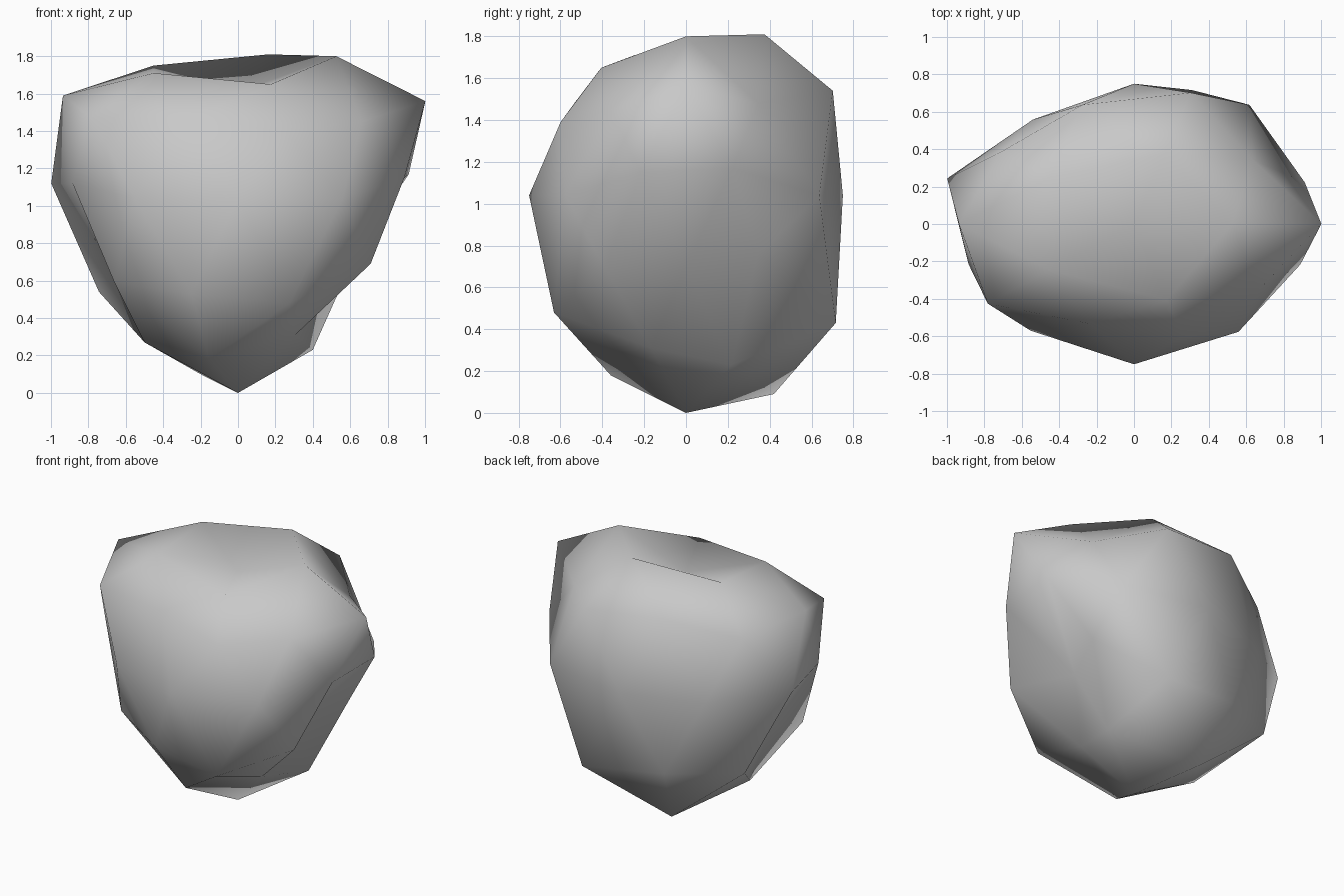
import bpy
import bmesh
import math

# Remove the default cube
default_cube = bpy.data.objects.get("Cube")
if default_cube:
    bpy.data.objects.remove(default_cube, do_unlink=True)


def make_material(name, color):
    material = bpy.data.materials.new(name)
    material.use_nodes = True
    material.diffuse_color = color
    shader = material.node_tree.nodes["Principled BSDF"]
    shader.inputs["Base Color"].default_value = color
    shader.inputs["Roughness"].default_value = 0.9
    return material


# Each ring of the sphere: spread factors and heights, counter-clockwise from +x
DEPTH = 0.75
crown = ([1, 1, 1.06, 1.06, 1.08], [1.8, 1.81, 1.75, 1.71, 1.65])
shoulder = ([0.92, 1.05, 1.1, 0.88, 0.96], [1.48, 1.59, 1.59, 1.48, 1.45])
upper = ([1.12, 1.1, 0.98, 1.08, 0.94], [1.56, 1.54, 1.47, 1.47, 1.39])
middle = ([0.96, 1.05, 1, 0.92, 1.05, 0.93, 0.94, 1, 0.95, 0.935],
          [1.17, 1.04, 1.04, 1.04, 1.12, 1.12, 1.04, 1.04, 1.04, 1.15])
lower = ([0.88, 1, 0.75, 0.9, 0.98], [0.76, 0.5, 0.7, 0.53, 0.69])
flank = ([0.58, 1.18, 1.08, 0.96, 1.04], [0.7, 0.43, 0.54, 0.59, 0.48])
foot = ([0.94, 1.12, 0.95, 0.96, 0.72], [0.23, 0.09, 0.27, 0.18, 0.31])
pole_heights = {True: 1.61, False: 0}

# Look up a ring by its level on the unit sphere
ring_by_level = {9: crown, 5: shoulder, 4: upper, 0: middle,
                 -4: lower, -5: flank, -9: foot}


def shape_vertex(co):
    """Push one unit-sphere point to its place on the boulder."""
    level = round(co.z * 10)
    if level not in ring_by_level:
        co.z = pole_heights[co.z > 0]
        return
    spread, heights = ring_by_level[level]
    angle = (math.degrees(math.atan2(co.y, co.x)) + 1) % 360
    index = int(angle * len(spread) / 360)
    co.x *= spread[index]
    co.y *= spread[index] * DEPTH
    co.z = heights[index]


# Boulder: a coarse sphere shaped ring by ring, smooth shaded
bm = bmesh.new()
bmesh.ops.create_icosphere(bm, subdivisions=2, radius=1)
for vertex in bm.verts:
    shape_vertex(vertex.co)
bmesh.ops.recalc_face_normals(bm, faces=bm.faces)
for face in bm.faces:
    face.smooth = True

mesh = bpy.data.meshes.new("boulder")
bm.to_mesh(mesh)
bm.free()
mesh.materials.append(make_material("stone grey", (0.58, 0.58, 0.58, 1)))
boulder = bpy.data.objects.new("boulder", mesh)
bpy.context.collection.objects.link(boulder)
